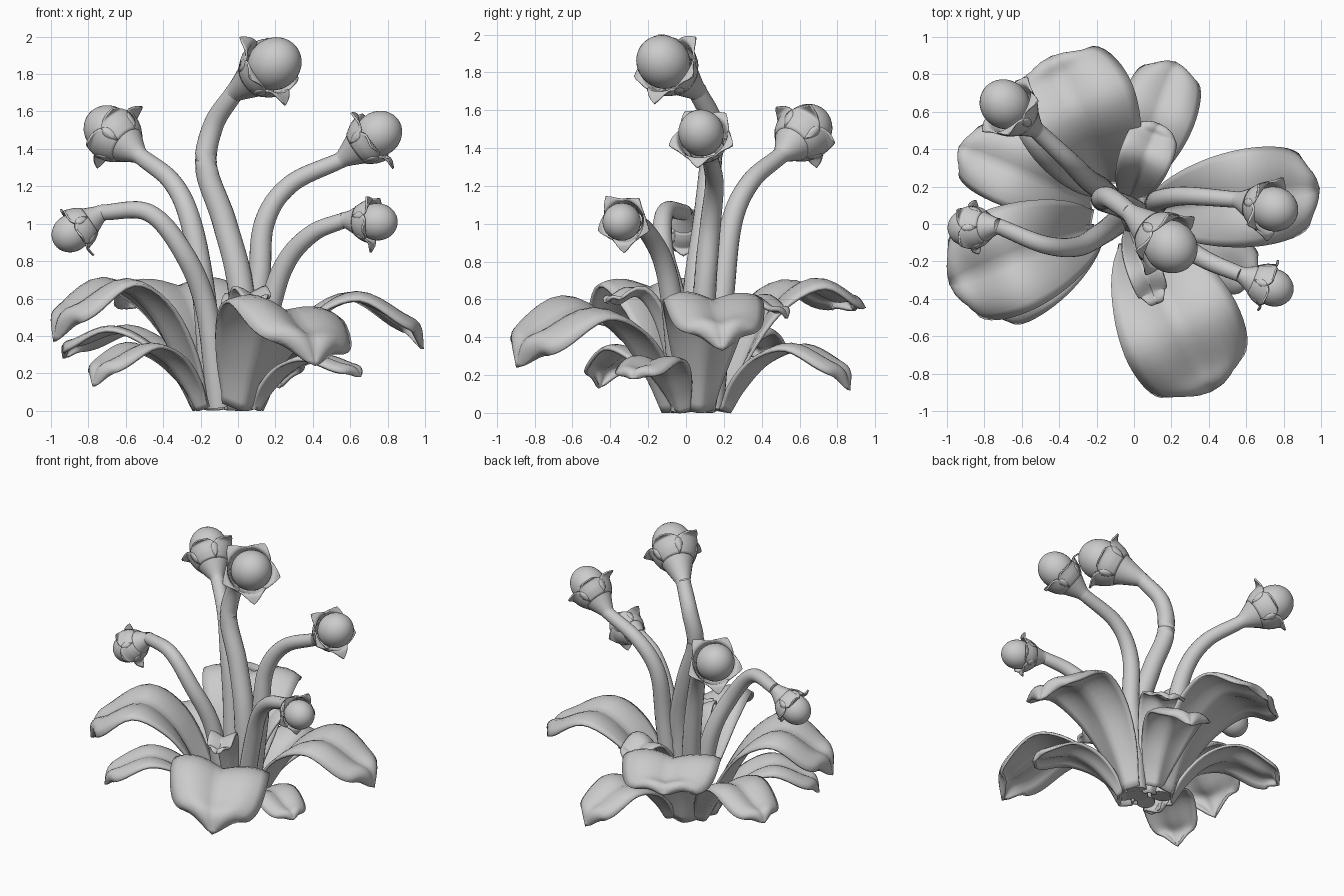
import bpy, bmesh, math
from math import sin, cos, pi
from mathutils import Vector, Matrix, Quaternion

cube = bpy.data.objects.get("Cube")
if cube:
    bpy.data.objects.remove(cube)

mat = bpy.data.materials.new("plain grey")
mat.use_nodes = True
GREY = (0.6, 0.6, 0.6, 1)
mat.diffuse_color = GREY
mat.node_tree.nodes["Principled BSDF"].inputs["Base Color"].default_value = GREY


def spline(points, t):
    """Catmull-Rom point at t in 0..1."""
    p = [Vector(q) for q in points]
    p = [2 * p[0] - p[1]] + p + [2 * p[-1] - p[-2]]
    n = len(points) - 1
    i = min(int(t * n), n - 1)
    u = t * n - i
    a, b, c, d = p[i:i + 4]
    return 0.5 * (2 * b + (c - a) * u + (2 * a - 5 * b + 4 * c - d) * u * u
                  + (3 * b - a - 3 * c + d) * u ** 3)


def tangent(points, t):
    e = 0.01
    return (spline(points, min(t + e, 1)) - spline(points, max(t - e, 0))).normalized()


def grid_object(name, rows, closed=False, thickness=0.0, caps=False):
    """Skin a list of point rows, then thicken and smooth."""
    bm = bmesh.new()
    vr = [[bm.verts.new(p) for p in row] for row in rows]
    n = len(rows[0])
    for a, b in zip(vr, vr[1:]):
        for j in range(n if closed else n - 1):
            k = (j + 1) % n
            bm.faces.new((a[j], a[k], b[k], b[j]))
    if caps:
        bm.faces.new(vr[0][::-1])
        bm.faces.new(vr[-1])
    bmesh.ops.remove_doubles(bm, verts=bm.verts, dist=0.0005)
    bmesh.ops.recalc_face_normals(bm, faces=bm.faces)
    me = bpy.data.meshes.new(name)
    bm.to_mesh(me)
    bm.free()
    return add_object(name, me, thickness)


def add_object(name, me, thickness=0.0):
    ob = bpy.data.objects.new(name, me)
    bpy.context.collection.objects.link(ob)
    me.materials.append(mat)
    if thickness:
        mod = ob.modifiers.new("thickness", "SOLIDIFY")
        mod.thickness = thickness
        mod.offset = 0
    bpy.ops.object.select_all(action="DESELECT")
    ob.select_set(True)
    bpy.context.view_layer.objects.active = ob
    bpy.ops.object.shade_smooth_by_angle(angle=math.radians(50))
    return ob


CENTRE = Vector((-0.06, 0.05, 0))


def leaf(name, tip, peak, half_width, fold=0.6, roll=0.0, root=0.19, droop=1.9):
    """Arching leaf from the root ring, over its peak height, to its hanging tip."""
    tip = Vector(tip)
    flat = Vector((tip.x, tip.y, 0)) - CENTRE
    heading = flat.normalized()
    base = CENTRE + heading * root
    run = flat.length - root
    drop = (tip.z + 0.45 * (peak - tip.z)) / peak
    shape = [(0, 0), (.12, .38), (.32, .8), (.57, 1), (.84, .45 + .5 * drop), (.96, drop)]
    path = [base + heading * run * f + Vector((0, 0, peak * h)) for f, h in shape]
    path.append(tip)
    side = Quaternion(heading, roll) @ Vector((0, 0, 1)).cross(heading)
    rows = []
    for i in range(29):
        t = i / 28
        if t < 0.52:
            w = 0.3 + 0.7 * math.sin(t / 0.52 * pi / 2) ** 1.4
        else:
            w = 1 - ((t - 0.52) / 0.48) ** 1.9
        w *= half_width
        p, up = spline(path, t), tangent(path, t).cross(side).normalized()
        row = []
        for j in range(13):
            s = j / 6 - 1
            # Gull-wing section: cupped at the root, edges drooping further out
            lift = fold * abs(s) ** 1.2 * (1 - droop * t * abs(s) ** 1.2)
            ripple = 0.05 * s * sin(9 * t + 2 * s)
            q = p + side * s * w + up * w * (lift + ripple)
            q.z = max(q.z, 0.003)
            row.append(q)
        rows.append(row)
    grid_object(name, rows, thickness=0.018)


# Broad upper leaves
leaf("front_leaf", (0.41, -0.89, 0.24), 0.53, 0.33, 0.6, -0.15)
leaf("right_big_leaf", (-0.98, -0.32, 0.37), 0.66, 0.29)
leaf("left_big_leaf", (0.985, 0.19, 0.33), 0.59, 0.26)
leaf("back_big_leaf", (-0.44, 0.89, 0.54), 0.66, 0.33, 0.5)
# Lower leaves
leaf("back_low_leaf", (0.22, 0.86, 0.12), 0.33, 0.20)
leaf("right_back_low_leaf", (-0.93, 0.41, 0.28), 0.42, 0.20)
leaf("right_front_low_leaf", (-0.77, -0.46, 0.13), 0.33, 0.18)
leaf("left_front_low_leaf", (0.65, -0.28, 0.18), 0.27, 0.16)
# Small inner leaves
leaf("front_inner_leaf", (0.12, -0.42, 0.58), 0.62, 0.09, 0.7, 0, 0.1, 0.7)
leaf("back_inner_leaf", (0.13, 0.53, 0.5), 0.59, 0.14, 0.6, 0, 0.1, 1.3)


def ring(centre, rot, radius, n=20):
    return [centre + rot @ Vector((radius * cos(2 * pi * k / n), radius * sin(2 * pi * k / n), 0))
            for k in range(n)]


def sepal(name, place, R, angle, spread):
    """Pointed petal behind the bud, its tip curling outward."""
    path = [(0.78, 0, -1.15), (1.0, 0, -0.8), (1.1, 0, -0.5),
            (1.2, 0, -0.25), (1.25 + spread, 0, -0.3)]
    rows = []
    for i in range(13):
        t = i / 12
        p = spline(path, t)
        w = 0.75 * (1 - t ** 2.4) * (0.85 + 0.35 * sin(pi * t))
        row = []
        for j in range(9):
            s = j / 4 - 1
            a = angle + s * w
            r = p.x + 0.06 * s * s * t
            row.append(place @ Vector((r * cos(a) * R, r * sin(a) * R, p.z * R)))
        rows.append(row)
    grid_object(name, rows, thickness=0.01)


def flower(name, path, bud, R, thick=0.06):
    """Curved stalk flaring into a cup with five sepals around a round bud."""
    bud, neck = Vector(bud), Vector(path[-1])
    axis = bud - neck
    length = axis.length / R
    rot = axis.to_track_quat("Z", "Y")
    place = Matrix.Translation(bud) @ rot.to_matrix().to_4x4()
    rows = []
    for i in range(33):
        t = i / 32
        q = tangent(path, t).to_track_quat("Z", "Y")
        rows.append(ring(spline(path, t), q, thick * (1.15 - 0.4 * t)))
    grid_object(name + "_stalk", rows, closed=True, caps=True)
    # Flared cup
    start = thick * 0.75 / R
    cup = [(start, 0, -length - .1), (start * 1.15, 0, -length + .15),
           (0.74, 0, -1.25), (0.95, 0, -0.85), (1.03, 0, -0.55)]
    rows = []
    for i in range(17):
        p = spline(cup, i / 16) * R
        rows.append(ring(bud + rot @ Vector((0, 0, p.z)), rot, p.x))
    grid_object(name + "_cup", rows, closed=True)
    # Two sepals flank the top, one points down
    for k in range(5):
        sepal(name + "_sepal", place, R, pi * (0.3 + 0.4 * k), 0.35 if k % 2 else 0.22)
    # Round bud
    bm = bmesh.new()
    bmesh.ops.create_uvsphere(bm, u_segments=28, v_segments=18, radius=R)
    bm.transform(place @ Matrix.Diagonal((1, 1, 1.1, 1)))
    me = bpy.data.meshes.new(name + "_bud")
    bm.to_mesh(me)
    bm.free()
    add_object(name + "_bud", me)


flower("tall_flower", [(0, 0.03, 0.02), (0.02, 0.05, 0.6), (-0.07, 0.1, 1.0), (-0.17, 0.13, 1.3),
                       (-0.13, 0.14, 1.53), (-0.02, 0.06, 1.7)], (0.195, -0.12, 1.855), 0.139, 0.066)
flower("right_upper_flower", [(-0.13, 0.13, 0.02), (-0.18, 0.19, 0.6), (-0.25, 0.24, 1.0),
                              (-0.35, 0.34, 1.22), (-0.52, 0.5, 1.36)], (-0.69, 0.64, 1.5), 0.13)
flower("right_lower_flower", [(-0.1, 0, 0.02), (-0.17, -0.05, 0.55), (-0.3, -0.12, 0.86),
                              (-0.48, -0.11, 1.06), (-0.73, -0.01, 1.06)], (-0.89, -0.02, 0.95), 0.1, 0.056)
flower("left_upper_flower", [(0.04, 0.08, 0.02), (0.11, 0.1, 0.65), (0.14, 0.13, 1.0),
                             (0.28, 0.15, 1.21), (0.55, 0.13, 1.34)], (0.75, 0.08, 1.48), 0.12, 0.058)
flower("left_lower_flower", [(0.05, -0.02, 0.02), (0.17, -0.07, 0.55), (0.26, -0.12, 0.8),
                             (0.4, -0.2, 0.95), (0.57, -0.27, 1.02)], (0.745, -0.34, 1.01), 0.1, 0.056)
